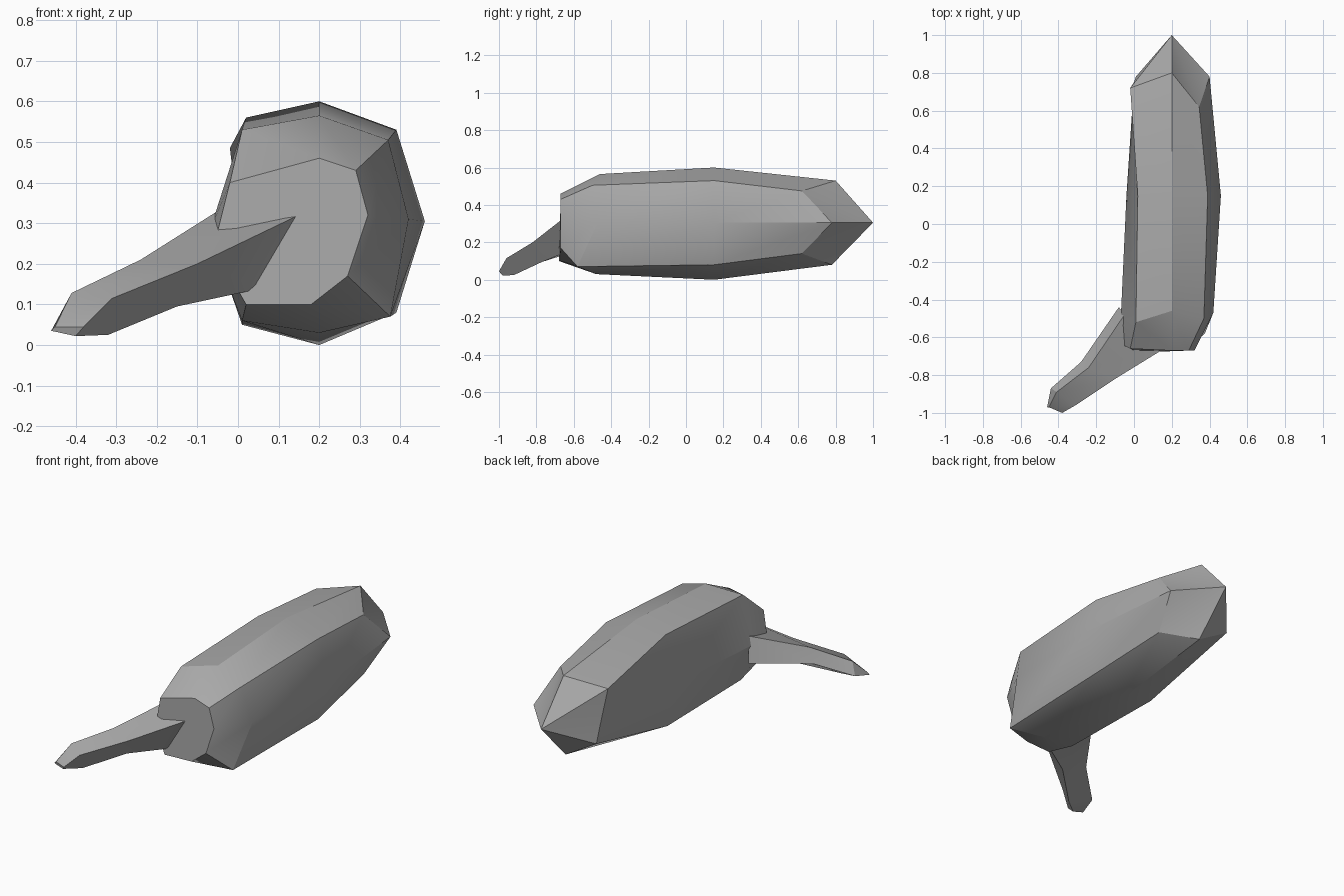
import bpy
import bmesh
import math
from mathutils import Vector

# Remove the default cube if it is present
default_cube = bpy.data.objects.get("Cube")
if default_cube:
    bpy.data.objects.remove(default_cube, do_unlink=True)


def make_material(name, colour):
    material = bpy.data.materials.new(name)
    material.use_nodes = True
    material.diffuse_color = colour
    shader = material.node_tree.nodes["Principled BSDF"]
    shader.inputs["Base Color"].default_value = colour
    return material


def loft(name, rings, material, tip=None):
    """Skin a list of equal-sized rings, closing both ends (the first to a tip if given)."""
    mesh = bpy.data.meshes.new(name)
    bm = bmesh.new()
    loops = [[bm.verts.new(Vector(point)) for point in ring] for ring in rings]
    count = len(loops[0])
    for first, second in zip(loops, loops[1:]):
        for i in range(count):
            j = (i + 1) % count
            bm.faces.new((first[i], first[j], second[j], second[i]))
    if tip:
        apex = bm.verts.new(Vector(tip))
        for i in range(count):
            bm.faces.new((apex, loops[0][(i + 1) % count], loops[0][i]))
    else:
        bm.faces.new(loops[0])
    bm.faces.new(loops[-1])
    bmesh.ops.recalc_face_normals(bm, faces=bm.faces)
    bm.to_mesh(mesh)
    bm.free()

    part = bpy.data.objects.new(name, mesh)
    bpy.context.collection.objects.link(part)
    mesh.materials.append(material)
    bpy.ops.object.select_all(action="DESELECT")
    part.select_set(True)
    bpy.context.view_layer.objects.active = part
    bpy.ops.object.shade_smooth_by_angle(angle=math.radians(30))
    return part


grey = make_material("plain grey", (0.4, 0.4, 0.4, 1))

# Body rings run from the pointed back to the blunt front;
# each goes top, upper right, right, lower right, bottom, lower left, left, upper left
back_ring = [
    (.2, .8, .53), (.345, .62, .475), (.4, .78, .305), (.345, .62, .14),
    (.2, .78, .08), (.01, .78, .19), (0, .75, .32), (-.02, .72, .485),
]
middle_ring = [
    (.2, .15, .6), (.39, .15, .53), (.46, .15, .305), (.39, .15, .08),
    (.2, .15, 0), (.01, .15, .05), (-.04, .15, .3), (.02, .15, .56),
]
shoulder_ring = [
    (.2, -.46, .565), (.37, -.5, .505), (.42, -.47, .31), (.375, -.58, .07),
    (.2, -.48, .03), (.01, -.5, .06), (-.07, -.5, .28), (.01, -.52, .53),
]
front_ring = [
    (.2, -.67, .46), (.29, -.67, .43), (.32, -.67, .32), (.27, -.67, .17),
    (.18, -.67, .1), (.02, -.68, .1), (-.06, -.64, .24), (-.02, -.66, .4),
]
body_rings = [back_ring, middle_ring, shoulder_ring, front_ring]
loft("body", body_rings, grey, tip=(.2, 1, .305))

# Stem rings run from the bevelled end to the root buried in the body;
# each goes top, front, bottom, back
stem_end = [(-.45, -.97, .045), (-.38, -1, .045), (-.4, -.98, .022), (-.46, -.97, .035)]
stem_shaft = [(-.41, -.89, .128), (-.31, -.96, .115), (-.32, -.92, .025), (-.44, -.87, .06)]
stem_middle = [(-.24, -.76, .21), (-.1, -.82, .2), (-.15, -.77, .095), (-.28, -.73, .14)]
stem_root = [(-.05, -.48, .33), (.16, -.66, .325), (.06, -.66, .14), (-.08, -.44, .2)]
loft("stem", [stem_end, stem_shaft, stem_middle, stem_root], grey)
